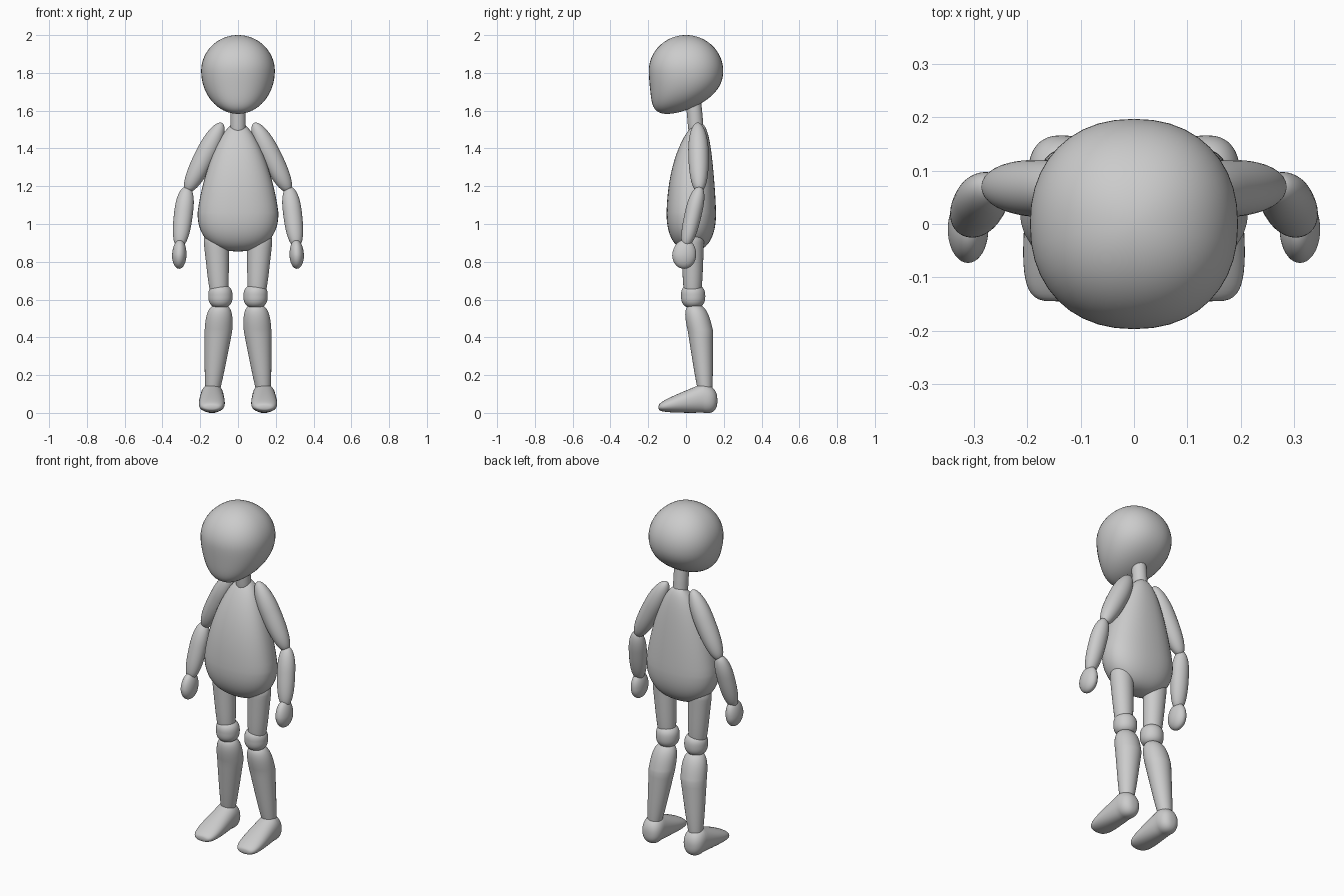
import bpy
import bmesh
import math
from mathutils import Vector

default_cube = bpy.data.objects.get("Cube")
if default_cube:
    bpy.data.objects.remove(default_cube, do_unlink=True)

SEGMENTS = 40
RINGS = 36
RIGHTWARD = (1, 0, 0)
BACKWARD = (0, 1, 0)
UPWARD = (0, 0, 1)
STRAIGHT = (0, 0)

clay = bpy.data.materials.new("clay grey")
clay.use_nodes = True
grey = (0.6, 0.6, 0.6, 1)
clay.diffuse_color = grey
clay.node_tree.nodes["Principled BSDF"].inputs["Base Color"].default_value = grey


def rounded(value, power):
    """Coordinate of a superellipse from a cosine or sine."""
    return math.copysign(abs(value) ** (2 / power), value)


def blob(name, start, middle, end, radii, side=1,
         start_power=2, end_power=2, start_taper=STRAIGHT, end_taper=STRAIGHT,
         bend=1, square=2, across=RIGHTWARD, depth=BACKWARD):
    """Rounded body that is widest at the middle and closes at both ends.

    The powers blunt each end, the tapers narrow it in width and depth,
    bend delays the sideways drift and square boxes the cross-section.
    """
    middle, across, depth = Vector(middle), Vector(across), Vector(depth)
    bm = bmesh.new()

    def add(point):
        return bm.verts.new((point.x * side, point.y, point.z))

    loops = []
    for ring in range(1, RINGS):
        along = -math.cos(math.pi * ring / RINGS)
        if along < 0:
            tip, power, taper = Vector(start), start_power, start_taper
        else:
            tip, power, taper = Vector(end), end_power, end_taper
        reach = abs(along)
        centre = middle.lerp(tip, reach)
        centre.y = middle.y + (tip.y - middle.y) * reach ** bend
        swell = (1 - reach ** power) ** (1 / power)
        width, thickness = (
            radius * swell * (1 - narrowing * reach)
            for radius, narrowing in zip(radii, taper))
        loop = []
        for segment in range(SEGMENTS):
            angle = math.tau * segment / SEGMENTS
            loop.append(add(
                centre
                + across * width * rounded(math.cos(angle), square)
                + depth * thickness * rounded(math.sin(angle), square)))
        loops.append(loop)

    # Bridge the rings and close the poles
    for near, far in zip(loops, loops[1:]):
        for s in range(SEGMENTS):
            t = (s + 1) % SEGMENTS
            bm.faces.new((near[s], near[t], far[t], far[s]))
    for tip, loop in ((start, loops[0]), (end, loops[-1])):
        pole = add(Vector(tip))
        for s in range(SEGMENTS):
            bm.faces.new((pole, loop[s], loop[(s + 1) % SEGMENTS]))
    bmesh.ops.recalc_face_normals(bm, faces=bm.faces)
    for face in bm.faces:
        face.smooth = True

    mesh = bpy.data.meshes.new(name)
    bm.to_mesh(mesh)
    bm.free()
    mesh.materials.append(clay)
    bpy.context.collection.objects.link(bpy.data.objects.new(name, mesh))


# Head, drifting forward to the chin
blob("head", start=(0, -0.1, 1.583), middle=(0, 0, 1.81), end=(0, 0, 2),
     radii=(0.195, 0.197), bend=2.5, square=2.2)

# Neck
blob("neck", start=(0, 0.055, 1.47), middle=(0, 0.047, 1.57), end=(0, 0.035, 1.69),
     radii=(0.041, 0.041), start_power=6, end_power=6)

# Pear-shaped torso
blob("torso", start=(0, 0.03, 0.855), middle=(0, 0.028, 1.06), end=(0, 0.07, 1.537),
     radii=(0.214, 0.131), start_power=2.3, end_taper=(0.28, 0.1),
     bend=2.5, square=2.3)

for side, word in ((1, "left"), (-1, "right")):
    # Arm, from shoulder to hand
    blob(word + "_upper_arm", start=(0.085, 0.062, 1.535),
         middle=(0.163, 0.066, 1.38), end=(0.27, 0.07, 1.172),
         radii=(0.056, 0.054), side=side, end_power=2.4, across=(0.89, 0, 0.45))
    blob(word + "_forearm", start=(0.272, 0.07, 1.198),
         middle=(0.287, 0.042, 1.07), end=(0.309, 0, 0.88),
         radii=(0.05, 0.046), side=side, start_power=2.2, end_power=2.6)
    blob(word + "_hand", start=(0.312, -0.01, 0.763),
         middle=(0.311, -0.01, 0.835), end=(0.308, -0.005, 0.918),
         radii=(0.038, 0.063), side=side)

    # Leg, from hip to ankle
    blob(word + "_thigh", start=(0.098, 0.035, 0.6),
         middle=(0.115, 0.035, 0.9), end=(0.12, 0.04, 0.985),
         radii=(0.066, 0.06), side=side, start_power=6,
         start_taper=(0.25, 0.2))
    blob(word + "_knee", start=(0.093, 0.038, 0.555),
         middle=(0.093, 0.038, 0.62), end=(0.094, 0.036, 0.68),
         radii=(0.064, 0.064), side=side, start_power=2.6, end_power=2.6)
    blob(word + "_shin", start=(0.14, 0.105, 0.06),
         middle=(0.104, 0.077, 0.43), end=(0.095, 0.045, 0.575),
         radii=(0.073, 0.067), side=side, start_power=5, end_power=3,
         start_taper=(0.5, 0.45))

    # Foot, from low toe to tall heel
    blob(word + "_foot", start=(0.14, -0.145, 0.03),
         middle=(0.137, 0.09, 0.078), end=(0.135, 0.166, 0.065),
         radii=(0.062, 0.077), side=side, start_power=4, end_power=2.5,
         start_taper=(-0.25, 0.6), square=2.2, depth=UPWARD)
